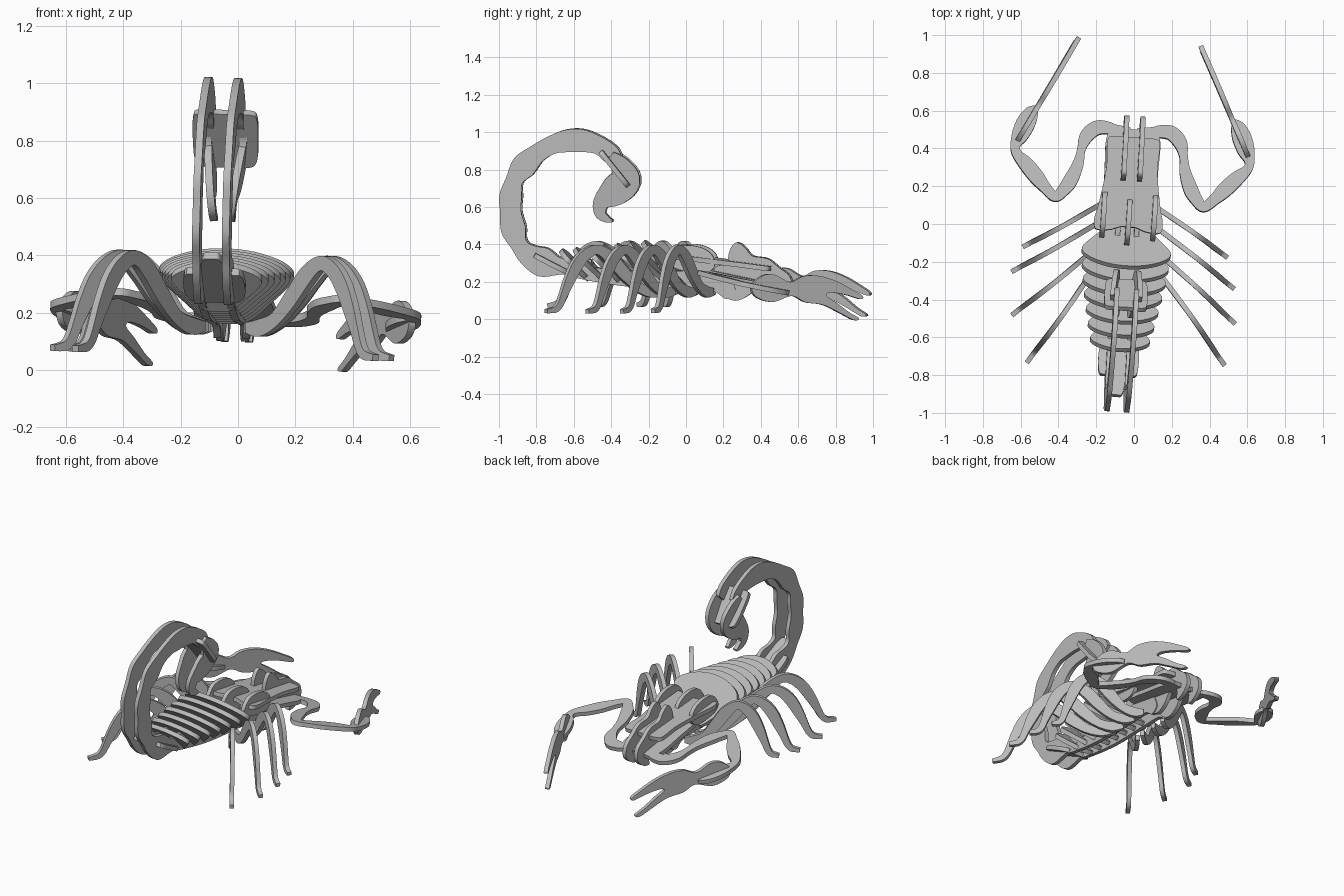
import bpy
import bmesh
from mathutils import Matrix, Vector

cube = bpy.data.objects.get("Cube")
if cube:
    bpy.data.objects.remove(cube, do_unlink=True)

THICK = 0.026
SIDES = (("left", 1), ("right", -1))

# The whole assembly stands slightly turned and tilted
POSE = (Matrix.Translation((-0.033, 0, 0.25)) @ Matrix.Rotation(-0.07, 4, "Z")
        @ Matrix.Rotation(0.03, 4, "Y") @ Matrix.Translation((0, 0, -0.25)))

grey = bpy.data.materials.new("plain grey")
grey.use_nodes = True
grey.diffuse_color = (0.5, 0.5, 0.5, 1)
grey.node_tree.nodes["Principled BSDF"].inputs["Base Color"].default_value = (0.5, 0.5, 0.5, 1)


def spline(points, steps=5, closed=False):
    """Smooth curve through points of any dimension."""
    pts = [Vector(p) for p in points]
    count = len(pts)

    def at(i):
        return pts[i % count] if closed else pts[max(0, min(count - 1, i))]

    result = []
    for i in range(count if closed else count - 1):
        a, b, c, d = (at(i + k) for k in (-1, 0, 1, 2))
        for s in range(steps):
            t = s / steps
            result.append(0.5 * (2 * b + (c - a) * t + (2 * a - 5 * b + 4 * c - d) * t * t
                                 + (3 * b - a - 3 * c + d) * t ** 3))
    if not closed:
        result.append(pts[-1])
    return result


def finish(name, bm, origin, u, v):
    """Thicken a flat sheet and place it on the plane through origin along u and v."""
    u, v = Vector(u).normalized(), Vector(v).normalized()
    n = u.cross(v)
    for vert in bm.verts:
        vert.co = Vector(origin) + u * vert.co.x + v * vert.co.y - n * (THICK / 2)
    sheet = bm.faces[:]
    grown = bmesh.ops.extrude_face_region(bm, geom=sheet, use_keep_orig=True)["geom"]
    for vert in (g for g in grown if isinstance(g, bmesh.types.BMVert)):
        vert.co += n * THICK
    bmesh.ops.recalc_face_normals(bm, faces=bm.faces[:])
    mesh = bpy.data.meshes.new(name)
    bm.to_mesh(mesh)
    bm.free()
    mesh.materials.append(grey)
    obj = bpy.data.objects.new(name, mesh)
    obj.matrix_world = POSE
    bpy.context.collection.objects.link(obj)
    return obj


def plate(name, outline, origin, u, v):
    """Flat plate with a smooth closed outline."""
    bm = bmesh.new()
    bm.faces.new([bm.verts.new((p.x, p.y, 0)) for p in spline(outline, closed=True)])
    return finish(name, bm, origin, u, v)


def strip(name, path, origin, u, v):
    """Flat plate following a path of (a, b, half width)."""
    bm = bmesh.new()
    pts = spline(path)
    rows = []
    for i, p in enumerate(pts):
        way = (pts[min(i + 1, len(pts) - 1)] - pts[max(i - 1, 0)]).to_2d().normalized()
        side = Vector((-way.y, way.x)) * max(p.z, 0.004)
        rows.append([bm.verts.new((p.x + s * side.x, p.y + s * side.y, 0)) for s in (1, -1)])
    for (a, b), (c, d) in zip(rows, rows[1:]):
        bm.faces.new((a, b, d, c))
    return finish(name, bm, origin, u, v)


def both(half):
    """Complete a half outline by mirroring it across the centre line."""
    return half + [(-a, b) for a, b in reversed(half) if a > 0]


X, Y, Z = (1, 0, 0), (0, 1, 0), (0, 0, 1)

# Abdomen: leaning ribs that shrink toward the tail
rib = [(0, 0), (.1, -.012), (.19, -.05), (.235, -.1), (.22, -.15), (.15, -.24), (.08, -.32), (0, -.34)]
for i in range(7):
    f = i / 6
    wide, tall = 1 - .33 * f ** 1.4, 1 - .35 * f
    plate(f"abdomen_rib_{i + 1}", both([(a * wide, b * tall) for a, b in rib]),
          (0, -.23 - .44 * f, .415 - .045 * f), X, (0, -.69, .72))

# Lengthwise keels under the ribs
keel = [(-.66, .25), (-.62, .29), (-.3, .26), (.1, .26), (.22, .24), (.27, .15), (.22, .11),
        (.15, .15), (0, .16), (-.3, .175), (-.55, .215)]
for label, s in SIDES:
    plate(f"{label}_keel", keel, (s * .05, 0, 0), Y, Z)

# Twin curling tail plates with scalloped joints
tail = [(-.5, .3, .02), (-.58, .29, .04), (-.67, .285, .045), (-.76, .305, .078), (-.84, .345, .06),
        (-.89, .4, .045), (-.92, .48, .066), (-.935, .575, .056), (-.935, .66, .06),
        (-.915, .745, .046), (-.865, .82, .066), (-.79, .89, .05), (-.71, .935, .05),
        (-.63, .955, .06), (-.55, .956, .06), (-.46, .93, .048), (-.4, .885, .05), (-.365, .85, .035)]
# Stings lean in toward each other at the tips
sting = [(-.4, .88, .03), (-.345, .825, .055), (-.32, .75, .08), (-.38, .69, .08), (-.45, .63, .045),
         (-.455, .57, .03), (-.42, .54, .018), (-.39, .53, .006)]
for label, s in SIDES:
    strip(f"{label}_tail", tail, (s * .052, 0, 0), Y, Z)
    strip(f"{label}_sting", sting, (s * -.03, 0, 0), Y, (s * .115, 0, 1))
plate("tail_base_tie", both([(0, .17), (.03, .16), (.05, .06), (.1, .04), (.105, -.1), (.07, -.16), (0, -.16)]),
      (0, -.76, .32), X, (0, -.89, .46))
plate("sting_tie", both([(0, .12), (.09, .12), (.112, .095), (.114, 0), (.108, -.085), (.08, -.115), (0, -.115)]),
      (0, -.375, .805), X, (0, -.62, .78))

# Head shield and the plate below it
plate("head_shield", both([(0, .25), (.11, .25), (.14, .22), (.135, .1), (.145, 0), (.165, -.12),
                           (.182, -.2), (.17, -.25), (.1, -.25), (.04, -.23), (0, -.23)]),
      (0, .21, .305), X, (0, 1, -.13))
SLOPE = (0, 1, -.21)
plate("lower_head_plate", both([(0, .51), (.08, .51), (.14, .47), (.142, .3), (.13, .1), (.06, .05), (0, .05)]),
      (0, 0, .28), X, SLOPE)

# Low fins along the back of the shield
fin = [(-.07, .35), (-.03, .39), (.04, .398), (.11, .38), (.155, .34), (.16, .28), (.1, .25),
       (-.03, .27), (-.08, .31)]
for label, x, shift in (("left", .135, 0), ("middle", 0, -.03), ("right", -.135, 0)):
    plate(f"{label}_shield_fin", [(a + shift, b) for a, b in fin], (x, 0, 0), Y, Z)

# Eye and jaw plates
face = [(.16, .28), (.22, .295), (.235, .36), (.26, .405), (.29, .408), (.325, .38), (.36, .34), (.44, .325),
        (.5, .28), (.56, .23), (.57, .16), (.52, .11), (.46, .1), (.47, .16), (.4, .19), (.34, .13),
        (.27, .1), (.2, .13), (.16, .2)]
for label, s in SIDES:
    plate(f"{label}_face", face, (s * .043, 0, 0), Y, Z)

# Arms and claws
arm = [(.02, .5, .02), (.1, .505, .025), (.14, .51, .033), (.2, .505, .038), (.25, .455, .036),
       (.272, .38, .022), (.285, .3, .03), (.32, .21, .038), (.355, .155, .032), (.395, .118, .026),
       (.45, .165, .03), (.5, .22, .04), (.56, .285, .038), (.61, .335, .026), (.622, .38, .026),
       (.6, .44, .045), (.572, .51, .05), (.545, .57, .035), (.53, .6, .006)]
claw = [(-.03, .2), (.03, .25), (.1, .255), (.19, .215), (.27, .245), (.36, .245), (.46, .215), (.55, .17),
        (.61, .135), (.6, .117), (.52, .14), (.43, .155), (.4, .14), (.46, .1), (.53, .05), (.59, .015),
        (.56, .006), (.47, .05), (.38, .09), (.28, .105), (.2, .14), (.1, .11), (.03, .12), (-.02, .15)]
for label, s in SIDES:
    strip(f"{label}_arm", [(s * a, b, w) for a, b, w in arm], (0, 0, .28), X, SLOPE)
    plate(f"{label}_claw", claw, (s * .602, .42, 0), (-s * .275, .54, 0), Z)

# Four arched legs on each side: root and foot on the ground plan
leg = [(0, .15, .018), (.1, .15, .03), (.22, .18, .027), (.34, .255, .035), (.45, .335, .036),
       (.56, .382, .026), (.655, .362, .03), (.735, .305, .034), (.8, .225, .03), (.85, .15, .022),
       (.885, .095, .019), (.92, .07, .017), (.96, .063, .014), (1, .06, .011)]
roots = ((.07, .145), (.07, .05), (.07, -.06), (.08, -.12))
feet = {"left": ((.545, -.14), (.592, -.303), (.61, -.487), (.57, -.711)),
        "right": ((.54, -.16), (.59, -.295), (.573, -.525), (.476, -.77))}
for label, s in SIDES:
    for i, (root, foot) in enumerate(zip(roots, feet[label])):
        start, end = Vector((s * root[0], root[1], 0)), Vector((s * foot[0], foot[1], 0))
        reach = end - start
        strip(f"{label}_leg_{i + 1}", [(a * reach.length, b, w) for a, b, w in leg], start, reach, Z)

# Soft curves with crisp plate edges
bpy.ops.object.select_all(action="DESELECT")
for obj in bpy.context.collection.objects:
    if obj.type == "MESH":
        obj.select_set(True)
        bpy.context.view_layer.objects.active = obj
bpy.ops.object.shade_smooth_by_angle()
